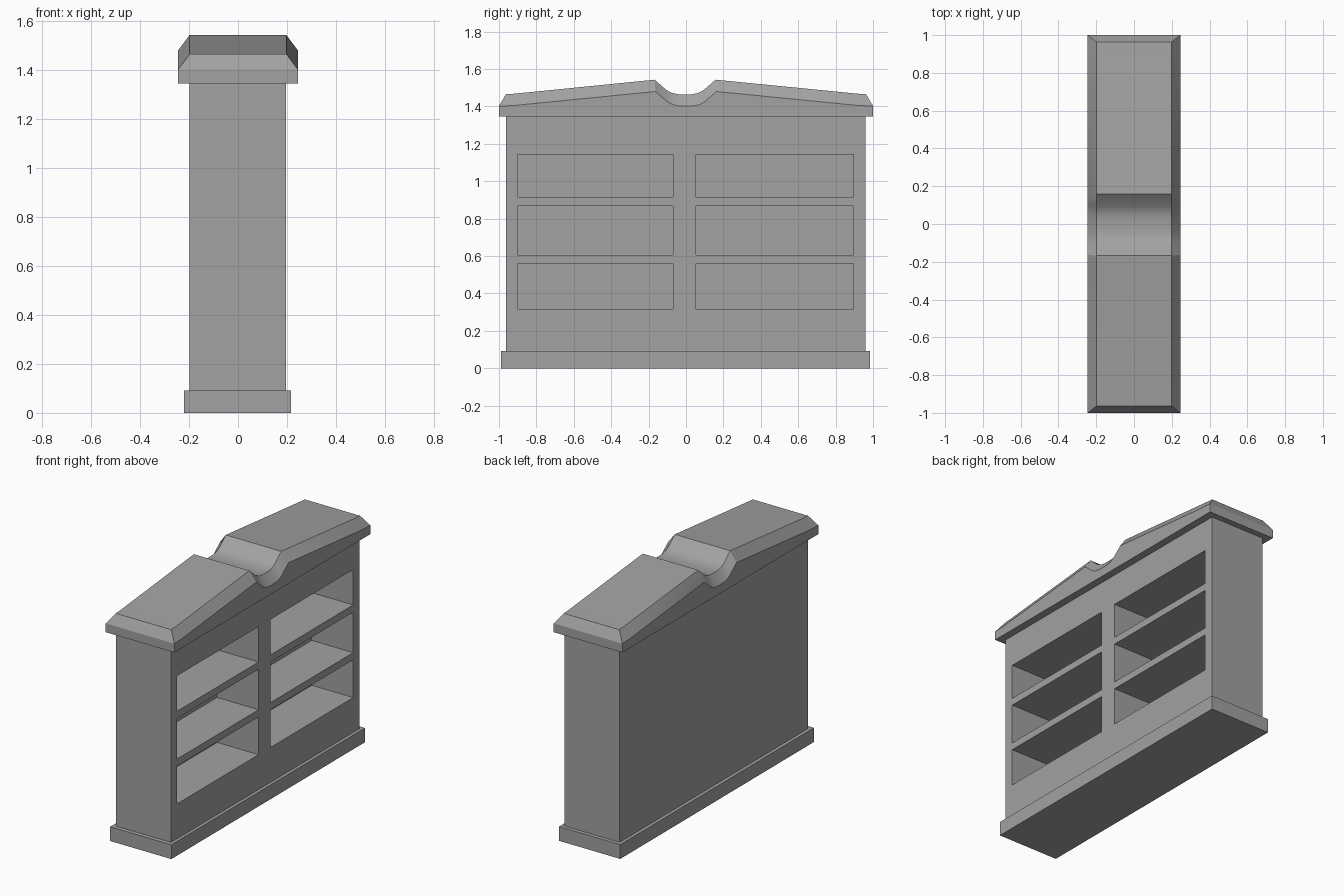
import bpy, bmesh, math

cube = bpy.data.objects.get("Cube")
if cube:
    bpy.data.objects.remove(cube, do_unlink=True)

# Single stone colour
stone = bpy.data.materials.new("grey_stone")
stone.use_nodes = True
colour = (0.36, 0.36, 0.36, 1)
stone.diffuse_color = colour
stone.node_tree.nodes["Principled BSDF"].inputs["Base Color"].default_value = colour


def make_object(name, bm):
    bmesh.ops.recalc_face_normals(bm, faces=bm.faces)
    mesh = bpy.data.meshes.new(name)
    bm.to_mesh(mesh)
    bm.free()
    mesh.materials.append(stone)
    obj = bpy.data.objects.new(name, mesh)
    bpy.context.collection.objects.link(obj)
    return obj


def add_box(bm, xs, ys, zs):
    verts = bmesh.ops.create_cube(bm, size=1)["verts"]
    for v in verts:
        v.co = [lim[0] if c < 0 else lim[1] for c, lim in zip(v.co, (xs, ys, zs))]


def box(name, xs, ys, zs):
    bm = bmesh.new()
    add_box(bm, xs, ys, zs)
    return make_object(name, bm)


# Plinth and main body
box("plinth", (-0.22, 0.217), (-0.99, 0.985), (0, 0.092))
body = box("body", (-0.198, 0.196), (-0.963, 0.96), (0.09, 1.348))

# Six niches sunk into the +x face
bm = bmesh.new()
for ys in ((-0.9, -0.07), (0.053, 0.895)):
    for zs in ((0.317, 0.56), (0.607, 0.868), (0.915, 1.143)):
        add_box(bm, (-0.1, 0.3), ys, zs)
cutter = make_object("niche_cutter", bm)
cutter.hide_render = True
cut = body.modifiers.new("niches", "BOOLEAN")
cut.operation = "DIFFERENCE"
cut.solver = "EXACT"
cut.object = cutter
bpy.context.view_layer.objects.active = body
bpy.ops.object.modifier_apply(modifier=cut.name)
bpy.data.objects.remove(cutter, do_unlink=True)

# Cap: bevelled cross-sections swept along a ridge line with a central dip
half = [(1.0, 1.402), (0.92, 1.405), (0.163, 1.48), (0.1, 1.425),
        (0.07, 1.409), (0.035, 1.402)]
line = [(-y, z) for y, z in half] + [(y, z) for y, z in reversed(half)]
bm = bmesh.new()
rings = []
for y, z in line:
    inner_y = max(-0.963, min(0.963, y)) - (0.005 if abs(y) < 0.5 else 0)
    points = [(-0.245, y, 1.345), (-0.245, y, z), (-0.198, inner_y, z + 0.063),
              (0.198, inner_y, z + 0.063), (0.245, y, z), (0.245, y, 1.345)]
    rings.append([bm.verts.new(p) for p in points])
for a, b in zip(rings, rings[1:]):
    for i in range(6):
        j = (i + 1) % 6
        bm.faces.new((a[i], a[j], b[j], b[i]))
for r in (rings[0], rings[-1]):
    bm.faces.new((r[0], r[1], r[4], r[5]))
    bm.faces.new((r[1], r[2], r[3], r[4]))
cap = make_object("cap", bm)

# Smooth only the rounded dip
bpy.ops.object.select_all(action="DESELECT")
cap.select_set(True)
bpy.context.view_layer.objects.active = cap
bpy.ops.object.shade_smooth_by_angle(angle=math.radians(30))
